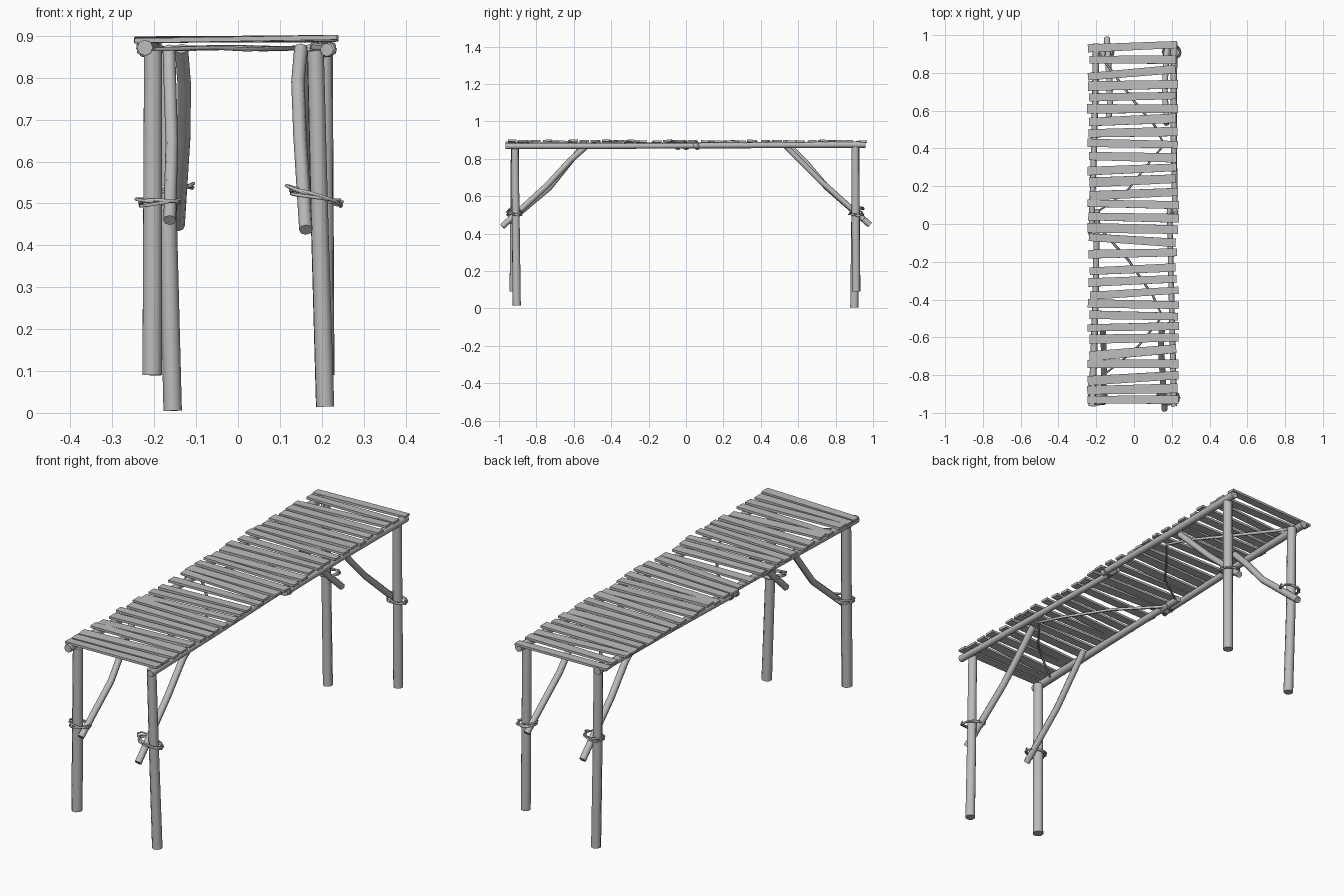
import bpy, math, random
from mathutils import Vector

random.seed(4)
cube = bpy.data.objects.get("Cube")
if cube:
    bpy.data.objects.remove(cube, do_unlink=True)

# Single grey wood colour
wood = bpy.data.materials.new("grey_wood")
wood.use_nodes = True
GREY = (0.5, 0.5, 0.5, 1)
wood.diffuse_color = GREY
wood.node_tree.nodes["Principled BSDF"].inputs["Base Color"].default_value = GREY


def pole(name, points, r0, r1=None, sides=8, closed=False):
    """Tapered round stick along a path, turned into a mesh."""
    r1 = r1 or r0
    curve = bpy.data.curves.new(name, "CURVE")
    curve.dimensions = "3D"
    curve.bevel_depth = 1
    curve.bevel_resolution = (sides - 4) // 2
    curve.use_fill_caps = True
    spline = curve.splines.new("POLY")
    spline.points.add(len(points) - 1)
    for i, (pt, co) in enumerate(zip(spline.points, points)):
        pt.co = (*co, 1)
        pt.radius = r0 + (r1 - r0) * i / (len(points) - 1)
    spline.use_cyclic_u = closed
    curve.materials.append(wood)
    ob = bpy.data.objects.new(name, curve)
    bpy.context.collection.objects.link(ob)
    bpy.ops.object.select_all(action="DESELECT")
    ob.select_set(True)
    bpy.context.view_layer.objects.active = ob
    bpy.ops.object.convert(target="MESH")
    bpy.ops.object.shade_smooth_by_angle(angle=math.radians(60))


def binding(name, centre, size, tilt, turns=3, axis="z", r=0.004):
    """Rope wound a few times round a joint, with a slight wobble."""
    points = []
    steps = 12
    for i in range(turns * steps + 1):
        a = 2 * math.pi * i / steps
        k = 1 + 0.12 * math.sin(i * 0.9)
        u, v = size[0] * k * math.cos(a), size[1] * k * math.sin(a)
        w = tilt * u + 0.012 * (i / (turns * steps) - 0.5) + 0.005 * math.sin(i * 0.7)
        local = Vector((u, v, w)) if axis == "z" else Vector((u, w, v))
        points.append(Vector(centre) + local)
    pole(name, points, r, sides=6)


# Legs
pole("front_right_leg", [(-0.203, -0.915, 0.865), (-0.205, -0.92, 0.09)], 0.023, 0.025)
pole("front_left_leg", [(0.185, -0.915, 0.865), (0.195, -0.91, 0.45), (0.208, -0.905, 0.015)], 0.021, 0.023)
pole("back_right_leg", [(-0.172, 0.905, 0.865), (-0.167, 0.905, 0.45), (-0.156, 0.9, 0.005)], 0.021, 0.022)
pole("back_left_leg", [(0.205, 0.905, 0.865), (0.208, 0.91, 0.09)], 0.022, 0.023)

# Slanted braces, each with a slight bend
pole("front_right_brace", [(-0.163, -0.95, 0.46), (-0.158, -0.73, 0.645), (-0.165, -0.55, 0.87)], 0.015)
pole("front_left_brace", [(0.162, -0.983, 0.437), (0.148, -0.74, 0.66), (0.143, -0.62, 0.79), (0.15, -0.53, 0.87)], 0.016)
pole("back_right_brace", [(-0.143, 0.983, 0.446), (-0.13, 0.75, 0.65), (-0.128, 0.64, 0.78), (-0.135, 0.55, 0.87)], 0.016)
pole("back_left_brace", [(0.175, 0.95, 0.475), (0.163, 0.72, 0.68), (0.172, 0.53, 0.87)], 0.015)

# Rails, two overlapping poles on each side
pole("front_right_rail", [(-0.222, -0.965, 0.872), (-0.205, -0.45, 0.87), (-0.195, 0.08, 0.87)], 0.019, 0.015)
pole("back_right_rail", [(-0.2, 0.955, 0.874), (-0.21, 0.45, 0.873), (-0.226, -0.06, 0.87)], 0.018, 0.015)
pole("front_left_rail", [(0.212, -0.965, 0.867), (0.2, -0.45, 0.867), (0.187, 0.11, 0.87)], 0.016, 0.014)
pole("back_left_rail", [(0.212, 0.96, 0.875), (0.21, 0.5, 0.873), (0.217, 0.04, 0.87)], 0.018, 0.015)

# Thin crooked sticks under the deck
pole("back_cross_stick", [(-0.2, 0.92, 0.87), (0, 0.65, 0.873), (0.11, 0.52, 0.87), (0.16, 0.42, 0.872),
                          (0.06, 0.3, 0.868), (-0.04, 0.17, 0.872), (-0.2, 0.06, 0.868)], 0.007, 0.005, 6)
pole("front_cross_stick", [(-0.23, 0.03, 0.868), (-0.03, -0.19, 0.872), (0.1, -0.38, 0.869), (0.15, -0.49, 0.872),
                           (0.02, -0.65, 0.868), (-0.06, -0.72, 0.872), (-0.2, -0.83, 0.868)], 0.007, 0.005, 6)

# Rope bindings at the leg joints and rail joints
binding("front_right_binding", (-0.19, -0.918, 0.503), (0.048, 0.036), 0.02)
binding("front_left_binding", (0.18, -0.918, 0.518), (0.058, 0.036), -0.25)
binding("back_right_binding", (-0.155, 0.912, 0.537), (0.045, 0.036), 0.1)
binding("back_left_binding", (0.2, 0.91, 0.505), (0.045, 0.036), -0.15)
binding("left_rail_binding", (0.202, 0.06, 0.87), (0.03, 0.018), 0.2, 2, "y", 0.003)
binding("right_rail_binding", (-0.212, 0.0, 0.87), (0.03, 0.018), 0.3, 2, "y", 0.003)
binding("right_rail_second_binding", (-0.212, -0.045, 0.87), (0.03, 0.018), 0.2, 2, "y", 0.003)

# Deck slats: y of both ends of each plank, in hundredths
RIGHT_ENDS = [93, 87, 78, 73, 67, 61, 54, 48, 43, 36, 28, 22, 15, 11, 4, -2, -7,
              -16, -25, -31, -38, -42, -48, -55, -61, -70, -74, -83, -88, -93]
LEFT_ENDS = [95, 87, 82, 74, 68, 61, 56, 49, 42, 35, 30, 24, 17, 10, 3, -3, -10,
             -15, -23, -29, -35, -43, -49, -54, -60, -66, -74, -80, -87, -93]
for i, (yr, yl) in enumerate(zip(RIGHT_ENDS, LEFT_ENDS)):
    a = Vector((-0.238 + random.uniform(-0.01, 0.006), yr / 100, 0.890 + random.uniform(-0.002, 0.003)))
    b = Vector((0.227 + random.uniform(-0.008, 0.012), yl / 100, 0.893 + random.uniform(-0.002, 0.004)))
    d = b - a
    bpy.ops.mesh.primitive_cube_add(size=1, location=(a + b) / 2)
    slat = bpy.context.object
    slat.name = f"deck_slat_{i + 1}"
    slat.scale = (d.length, random.uniform(0.042, 0.052), 0.011)
    slat.rotation_euler = (random.uniform(-0.04, 0.04), -math.atan2(d.z, d.x), math.atan2(d.y, d.x))
    # Planks taper slightly towards one end
    end = random.choice((-1, 1))
    for v in slat.data.vertices:
        if v.co.x * end > 0:
            v.co.y *= 0.88
    slat.data.materials.append(wood)
